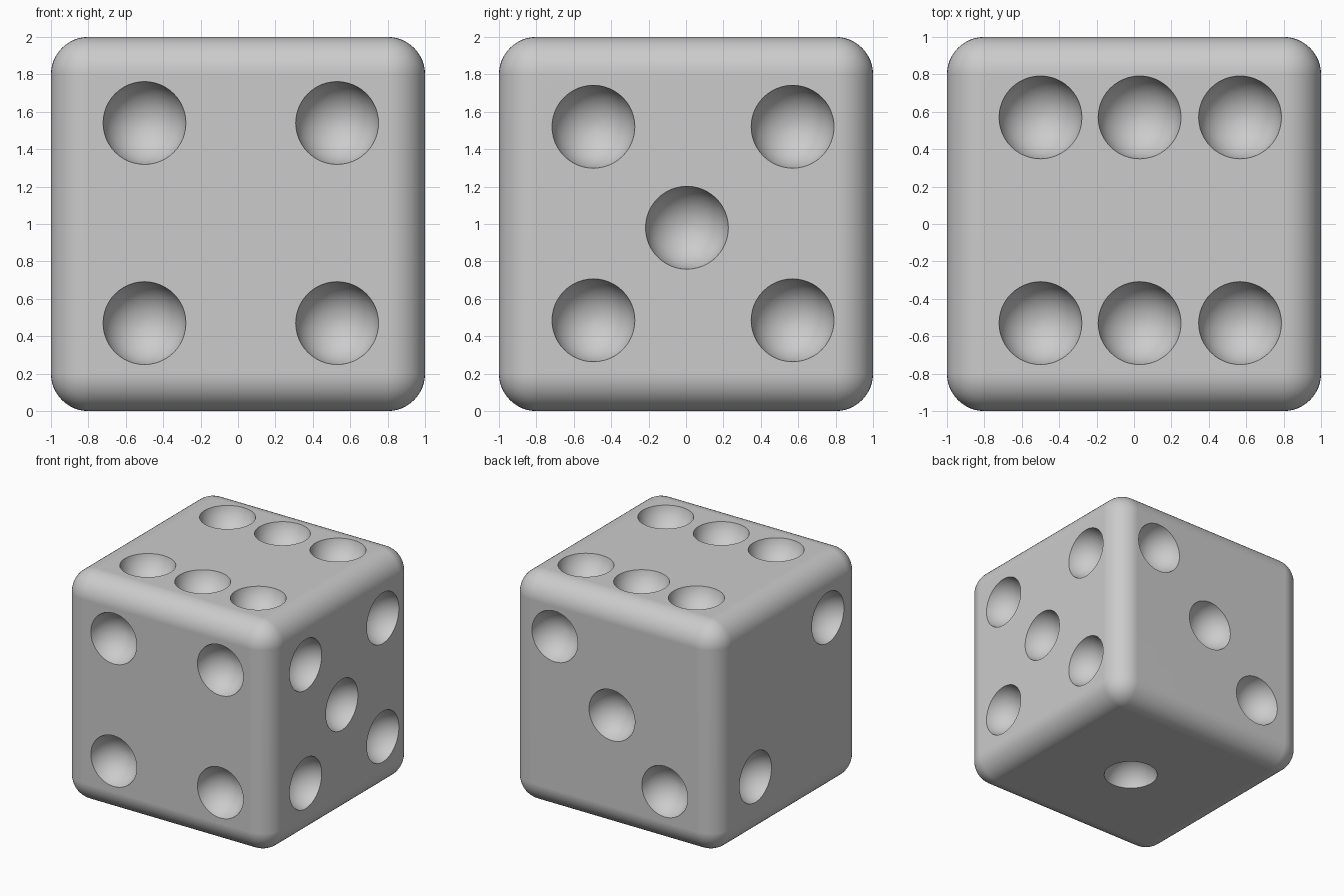
import bpy, bmesh
from mathutils import Vector, Matrix

if "Cube" in bpy.data.objects:
    bpy.data.objects.remove(bpy.data.objects["Cube"])

EDGE_R = 0.2      # rounded edge radius
PIP_R = 0.222     # pip radius at the surface
LIFT = 0.04       # pip sphere centre sits this far outside the face
SPHERE_R = (PIP_R ** 2 + LIFT ** 2) ** 0.5
OUT = 1 + LIFT


def mesh_object(name, bm):
    mesh = bpy.data.meshes.new(name)
    bm.to_mesh(mesh)
    bm.free()
    obj = bpy.data.objects.new(name, mesh)
    bpy.context.collection.objects.link(obj)
    return obj


# Rounded cube body
bm = bmesh.new()
bmesh.ops.create_cube(bm, size=2, matrix=Matrix.Translation((0, 0, 1)))
bmesh.ops.bevel(bm, geom=bm.edges[:], offset=EDGE_R, offset_type='OFFSET',
                segments=12, profile=0.5, affect='EDGES')
body = mesh_object("dice_body", bm)

# Pip centres on each face
pips = []
pips += [(x, -OUT, z) for x in (-0.5, 0.53) for z in (0.47, 1.54)]            # front: four
pips += [(OUT, y, z) for y in (-0.495, 0.57) for z in (0.485, 1.52)]          # right: five
pips += [(OUT, 0.005, 0.98)]
pips += [(x, y, 1 + OUT) for x in (-0.5, 0.03, 0.567) for y in (-0.53, 0.57)]  # top: six
pips += [(0.567, OUT, 1.54), (0.015, OUT, 1.0), (-0.495, OUT, 0.47)]          # back: three
pips += [(-OUT, -0.53, 1.54), (-OUT, 0.47, 0.53)]                             # left: two
pips += [(0.035, 0, 1 - OUT)]                                                 # bottom: one

# Spherical pip cutters, poles turned to the face normal
bm = bmesh.new()
for p in map(Vector, pips):
    d = p - Vector((0, 0, 1))
    axis = max(range(3), key=lambda i: abs(d[i]))
    normal = Vector((0, 0, 0))
    normal[axis] = 1
    turn = normal.to_track_quat('Z', 'Y').to_matrix().to_4x4()
    bmesh.ops.create_uvsphere(bm, u_segments=48, v_segments=24, radius=SPHERE_R,
                              matrix=Matrix.Translation(p) @ turn)
cutter = mesh_object("pip_cutter", bm)
cutter.hide_render = True

# Carve the pips
cut = body.modifiers.new("pips", 'BOOLEAN')
cut.operation = 'DIFFERENCE'
cut.solver = 'EXACT'
cut.object = cutter
bpy.ops.object.select_all(action='DESELECT')
body.select_set(True)
bpy.context.view_layer.objects.active = body
bpy.ops.object.modifier_apply(modifier=cut.name)
bpy.data.objects.remove(cutter)

# Smooth shading with crisp pip rims and flat faces
bpy.ops.object.shade_smooth_by_angle(angle=0.6)
weighted = body.modifiers.new("flat_faces", 'WEIGHTED_NORMAL')
weighted.keep_sharp = True
